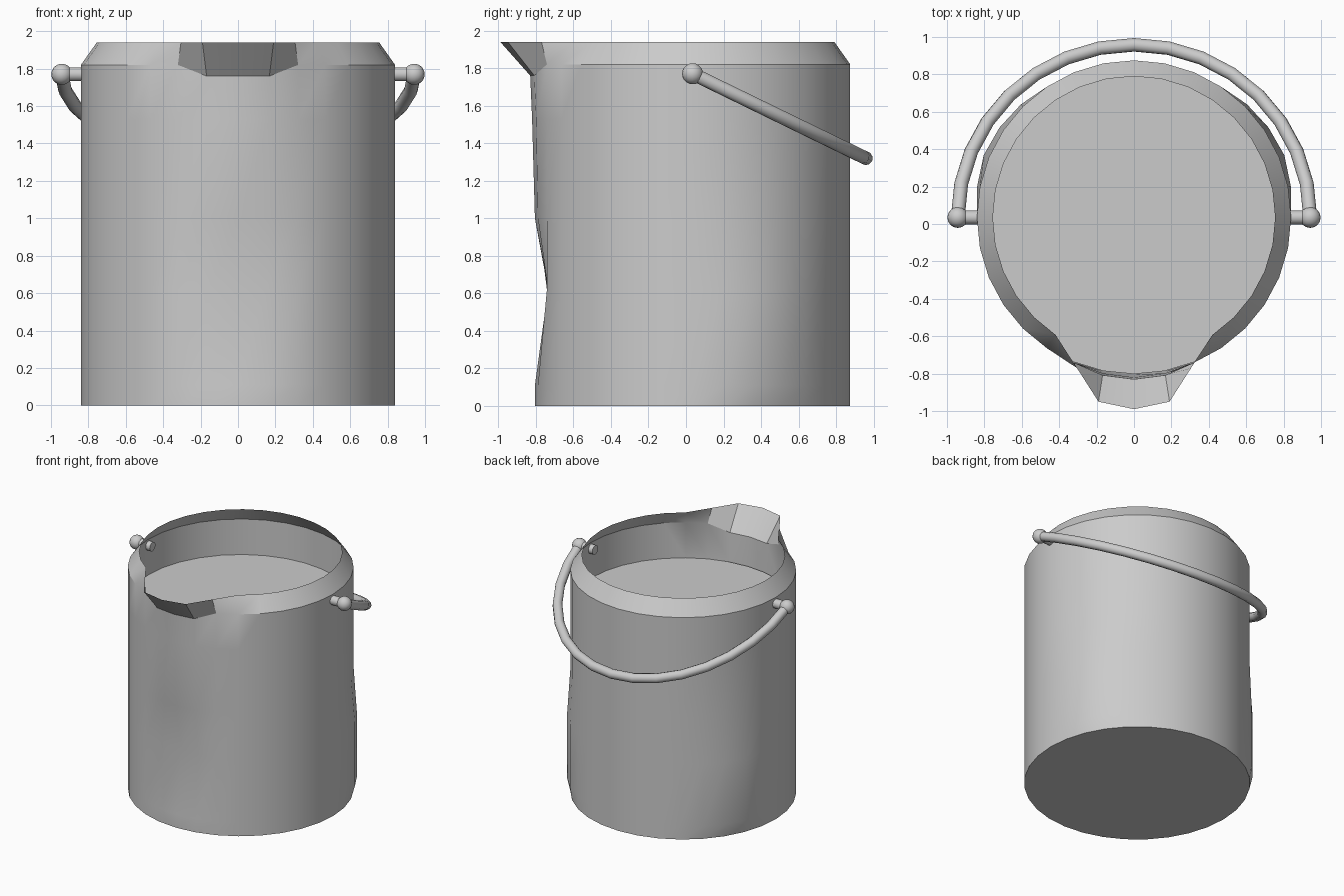
import bpy, bmesh
from math import sin, cos, pi, radians
from mathutils import Vector

if "Cube" in bpy.data.objects:
    bpy.data.objects.remove(bpy.data.objects["Cube"])

N, CY = 32, 0.035          # sides of the pail, y of its axis


def finish(ob, angle=30):
    bpy.ops.object.select_all(action='DESELECT')
    ob.select_set(True)
    bpy.context.view_layer.objects.active = ob
    bpy.ops.object.shade_smooth_by_angle(angle=radians(angle))


def mesh_object(name, bm):
    me = bpy.data.meshes.new(name)
    bm.to_mesh(me)
    bm.free()
    ob = bpy.data.objects.new(name, me)
    bpy.context.collection.objects.link(ob)
    return ob


def polar(k, r, z):
    a = 2 * pi * k / N     # k counts round from the front
    return Vector((r * sin(a), CY - r * cos(a), z))


# Radius changes by steps from the front: front dent, side bulges, spout root
bulge = {9: .855, 10: .87, 11: .865, 12: .855}
rings = [
    (0, .84, {}),
    (.11, .84, bulge),
    (.62, .84, {0: .765, 1: .785, **bulge}),
    (1.0, .84, {}),
    (1.53, .84, {0: .855, 1: .85}),
    (1.82, .84, {0: .865, 1: .86}),
    (1.94, .755, {}),
]
# Pulled-out lip of the spout
lip = {0: (0, -.99), 1: (.19, -.95), 2: (.305, -.77)}

# Pail wall, thin shell with closed bottom
bm = bmesh.new()
loops = []
for z, r, special in rings:
    loop = []
    for i in range(N):
        k = min(i, N - i)
        side = 1 if i <= N // 2 else -1
        p = polar(k, special.get(k, r), z)
        if z == 1.82 and k < 2:
            p.z = 1.76
        if z == 1.94 and k in lip:
            p.x, p.y = lip[k]
        p.x *= side
        loop.append(bm.verts.new(p))
    loops.append(loop)
for a, b in zip(loops, loops[1:]):
    for i in range(N):
        j = (i + 1) % N
        bm.faces.new((a[i], a[j], b[j], b[i]))
bm.faces.new(loops[0][::-1])
finish(mesh_object("pail_body", bm))

# Flat liquid surface inside
bm = bmesh.new()
bm.faces.new([bm.verts.new(polar(k, .837, 1.53)) for k in range(N)])
mesh_object("liquid_surface", bm)

# Pivot pins and end balls
for side, label in ((-1, "left"), (1, "right")):
    bpy.ops.mesh.primitive_cylinder_add(vertices=16, radius=.037, depth=.14,
                                        location=(side * .87, CY, 1.77), rotation=(0, pi / 2, 0))
    bpy.context.object.name = label + "_pivot_pin"
    finish(bpy.context.object)
    bpy.ops.mesh.primitive_uv_sphere_add(segments=16, ring_count=10, radius=.056,
                                         location=(side * .942, CY, 1.77))
    bpy.context.object.name = label + "_pivot_ball"
    finish(bpy.context.object, 60)

# Bail handle, half hoop tilted back and down
cu = bpy.data.curves.new("handle", 'CURVE')
cu.dimensions = '3D'
cu.bevel_depth = .037
cu.bevel_resolution = 3
cu.use_fill_caps = True
sp = cu.splines.new('POLY')
STEPS = 16
sp.points.add(STEPS)
for i, pt in enumerate(sp.points):
    a = pi * i / STEPS
    pt.co = (.942 * cos(a), CY + .923 * sin(a), 1.77 - .45 * sin(a), 1)
handle = bpy.data.objects.new("handle", cu)
bpy.context.collection.objects.link(handle)
bpy.ops.object.select_all(action='DESELECT')
handle.select_set(True)
bpy.context.view_layer.objects.active = handle
bpy.ops.object.convert(target='MESH')
finish(bpy.context.object, 50)
